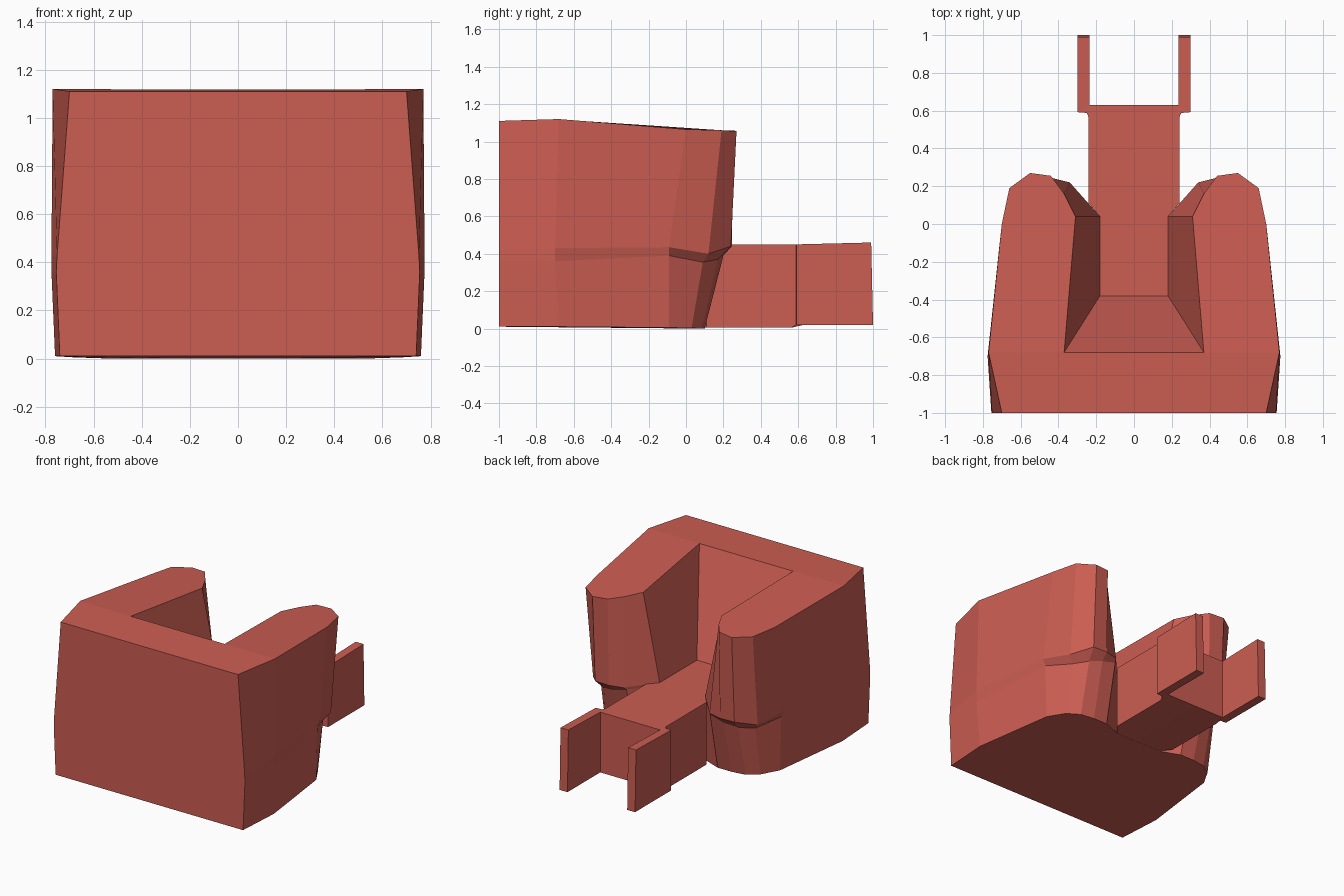
import bpy, bmesh

if "Cube" in bpy.data.objects:
    bpy.data.objects.remove(bpy.data.objects["Cube"])

red = bpy.data.materials.new("red")
red.diffuse_color = (0.60, 0.11, 0.085, 1)
red.use_nodes = True
red.node_tree.nodes["Principled BSDF"].inputs["Base Color"].default_value = red.diffuse_color


def half_object(name, build):
    """Build the +x half with bmesh, then mirror it across x = 0."""
    bm = bmesh.new()
    build(bm)
    bmesh.ops.recalc_face_normals(bm, faces=bm.faces)
    mesh = bpy.data.meshes.new(name)
    bm.to_mesh(mesh)
    bm.free()
    mesh.materials.append(red)
    ob = bpy.data.objects.new(name, mesh)
    bpy.context.collection.objects.link(ob)
    mirror = ob.modifiers.new("mirror", 'MIRROR')
    mirror.use_clip = True
    mirror.merge_threshold = 0.0005
    return ob


# Outlines of the seat body, from the middle of the back round to the inner arm
bottom = [(0, -1, .01), (.74, -1, .01), (.76, -.68, .01), (.68, -.09, .005),
          (.61, .03, .003), (.53, .085, 0), (.43, .10, 0), (.32, .10, 0), (.19, .05, 0)]
base_top = [(0, -1, .36), (.755, -1, .36), (.775, -.70, .36), (.69, -.09, .39),
            (.61, .09, .355), (.53, .17, .37), (.44, .20, .39), (.33, .20, .42), (.18, .04, .435)]
arm_bottom = [(0, -1, .42), (.752, -1, .42), (.775, -.70, .43), (.71, -.09, .435),
              (.65, .12, .40), (.55, .24, .44), (.44, .245, .44), (.34, .22, .44), (.18, .04, .45)]
arm_top = [(0, -1, 1.11), (.70, -1, 1.11), (.77, -.68, 1.12), (.70, 0, 1.065),
           (.66, .19, 1.06), (.55, .27, 1.055), (.44, .255, 1.06), (.37, .16, 1.06), (.31, .04, 1.06)]


def seat_body(bm):
    rings = [[bm.verts.new(p) for p in ring] for ring in (bottom, base_top, arm_bottom, arm_top)]
    for low, high in zip(rings, rings[1:]):
        for i in range(len(low) - 1):
            bm.faces.new((low[i], low[i + 1], high[i + 1], high[i]))
    # underside
    bm.faces.new(rings[0] + [bm.verts.new((0, .05, 0))])
    # inner edge of the top, and the recessed seat
    side, mid = bm.verts.new((.37, -.68, 1.118)), bm.verts.new((0, -.68, 1.118))
    t, a = rings[3], rings[2]
    bm.faces.new((t[0], t[1], t[2], side, mid))
    bm.faces.new(t[2:] + [side])
    floor_side, floor_mid = bm.verts.new((.18, -.38, .45)), bm.verts.new((0, -.38, .45))
    floor_front = bm.verts.new((0, .04, .45))
    bm.faces.new((t[8], side, floor_side, a[8]))
    bm.faces.new((side, mid, floor_mid, floor_side))
    bm.faces.new((a[8], floor_side, floor_mid, floor_front))


# Plan of the tongue with its prong
plan = [(0, .04), (.18, .04), (.24, .11), (.24, .565), (.25, .588), (.298, .592),
        (.298, 1), (.236, 1), (.236, .63), (0, .63)]


def tongue(bm):
    low = [bm.verts.new((x, y, .02 if y > .58 else .005)) for x, y in plan]
    high = [bm.verts.new((x, y - (.01 if y > .9 else 0), .46 if y > .9 else .45)) for x, y in plan]
    for i in range(len(plan) - 1):
        bm.faces.new((low[i], low[i + 1], high[i + 1], high[i]))
    for ring in (low, high):
        # arm of the tongue, then the prong
        bm.faces.new(ring[:6] + ring[8:])
        bm.faces.new(ring[5:9])


half_object("seat_body", seat_body)
half_object("front_tongue", tongue)
